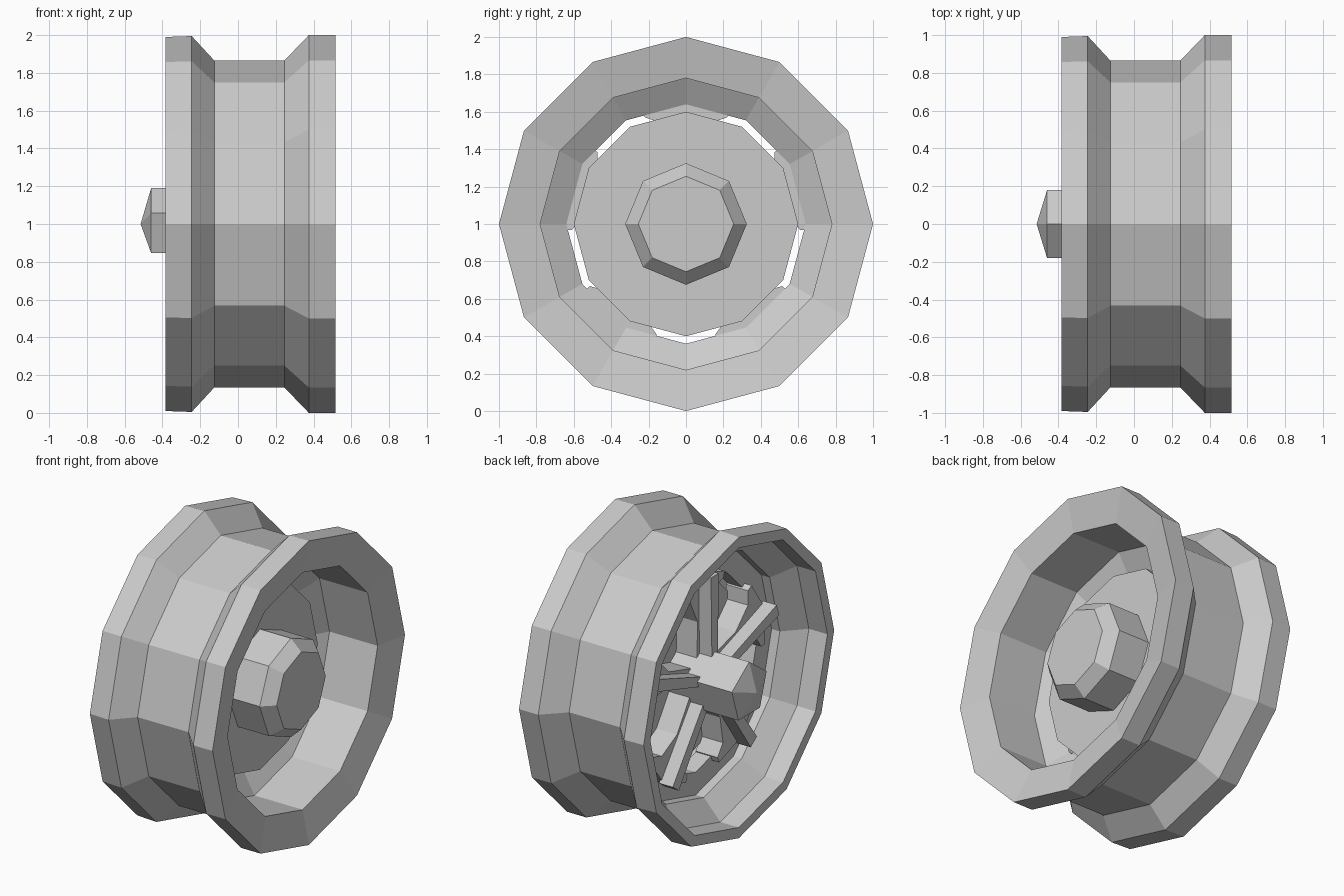
import bpy, bmesh
from math import sin, cos, pi

if "Cube" in bpy.data.objects:
    bpy.data.objects.remove(bpy.data.objects["Cube"])


def finish(name, bm):
    bmesh.ops.remove_doubles(bm, verts=bm.verts, dist=1e-5)
    bmesh.ops.recalc_face_normals(bm, faces=bm.faces)
    me = bpy.data.meshes.new(name)
    bm.to_mesh(me)
    bm.free()
    ob = bpy.data.objects.new(name, me)
    bpy.context.collection.objects.link(ob)
    return ob


def lathe(name, profile, sides, closed=False):
    """Revolve (x, radius) points around the wheel axis, first corner at the top."""
    bm = bmesh.new()
    rings = [[bm.verts.new((x, r * sin(2 * pi * i / sides), 1 + r * cos(2 * pi * i / sides)))
              for i in range(sides)] for x, r in profile]
    pairs = list(zip(rings, rings[1:]))
    if closed:
        pairs.append((rings[-1], rings[0]))
    else:
        bm.faces.new(rings[0])
        bm.faces.new(rings[-1])
    for a, b in pairs:
        for i in range(sides):
            j = (i + 1) % sides
            bm.faces.new((a[i], a[j], b[j], b[i]))
    return finish(name, bm)


def slab(name, outline, x0, x1, angle):
    """Extrude a (sideways, radial) outline along x, turned around the axis."""
    bm = bmesh.new()
    c, s = cos(angle), sin(angle)
    caps = [[bm.verts.new((x, u * c + v * s, 1 - u * s + v * c)) for u, v in outline]
            for x in (x0, x1)]
    for cap in caps:
        bm.faces.new(cap)
    n = len(outline)
    for i in range(n):
        j = (i + 1) % n
        bm.faces.new((caps[0][i], caps[0][j], caps[1][j], caps[1][i]))
    return finish(name, bm)


# Twelve-sided rim: outer channel, straight barrel and sloped floor on the right, thin lip on the left
lathe("rim", [(-.385, .99), (-.245, .995), (-.125, .865), (.245, .865), (.375, 1), (.515, 1),
              (.47, .78), (.12, .78), (.04, .64), (-.07, .64), (-.07, .79), (-.13, .79),
              (-.25, .92), (-.385, .92)], 12, closed=True)

# Dish plate and chamfered octagonal hub on the right
lathe("dish_plate", [(.03, .6), (.16, .6)], 12)
lathe("hub_cap", [(.15, .325), (.385, .325), (.46, .255)], 8)

# Pentagonal axle nut with a shallow point on the left
lathe("axle_nut", [(.04, .19), (-.46, .19), (-.515, .002)], 5)

# Five flared spokes, each with a raised rib
half = [(.06, .12), (.05, .38), (.13, .54), (.22, .57), (.23, .61)]
flare = half + [(0, .68)] + [(-u, v) for u, v in reversed(half)]
rib = [(.03, .1), (.04, .69), (-.04, .69), (-.03, .1)]
for k in range(5):
    a = 2 * pi * k / 5
    slab(f"spoke_{k + 1}", flare, -.12, .04, a)
    slab(f"spoke_rib_{k + 1}", rib, -.21, -.11, a)
